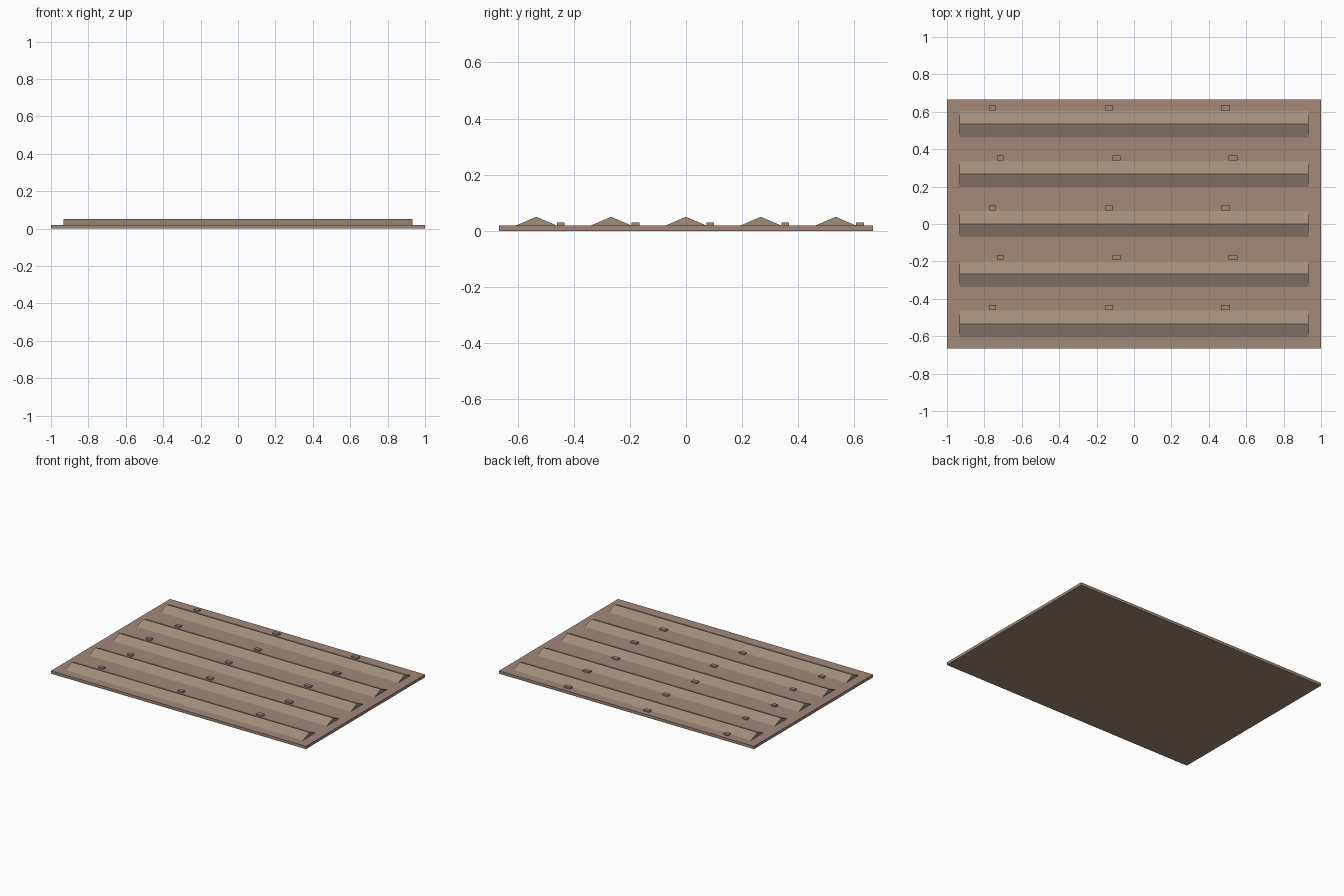
import bpy, bmesh

if "Cube" in bpy.data.objects:
    bpy.data.objects.remove(bpy.data.objects["Cube"])


def material(name, rgb):
    m = bpy.data.materials.new(name)
    m.diffuse_color = (*rgb, 1)
    m.use_nodes = True
    m.node_tree.nodes["Principled BSDF"].inputs["Base Color"].default_value = m.diffuse_color
    return m


SOIL = material("soil", (0.36, 0.25, 0.19))
RIDGE = material("ridge_soil", (0.36, 0.265, 0.195))
TOP = 0.02          # height of the soil slab
PITCH = 0.2667      # distance between ridges


def prism(name, profile, x0, x1, mat):
    """Extrude a (y, z) profile along x."""
    bm = bmesh.new()
    face = bm.faces.new([bm.verts.new((x0, y, z)) for y, z in profile])
    ext = bmesh.ops.extrude_face_region(bm, geom=[face])
    moved = [v for v in ext["geom"] if isinstance(v, bmesh.types.BMVert)]
    bmesh.ops.translate(bm, verts=moved, vec=(x1 - x0, 0, 0))
    bmesh.ops.recalc_face_normals(bm, faces=bm.faces)
    mesh = bpy.data.meshes.new(name)
    bm.to_mesh(mesh)
    bm.free()
    mesh.materials.append(mat)
    ob = bpy.data.objects.new(name, mesh)
    bpy.context.collection.objects.link(ob)
    return ob


def box(name, x, y, sx, sy, z0, z1, mat):
    h = sy / 2
    profile = [(y - h, z0), (y + h, z0), (y + h, z1), (y - h, z1)]
    return prism(name, profile, x - sx / 2, x + sx / 2, mat)


# Flat soil slab
box("soil_slab", 0, 0, 2, 1.3333, 0, TOP, SOIL)

for row in range(5):
    y = (row - 2) * PITCH
    # Triangular ploughed ridge
    prism(f"ridge_{row}", [(y - 0.07, TOP), (y + 0.07, TOP), (y, 0.05)],
          -0.933, 0.933, RIDGE)
    # Small clods in the furrow, shifted on alternate rows
    for i in range(3):
        x = -0.755 + 0.622 * i + 0.04 * (row % 2)
        box(f"clod_{row}_{i}", x, y + 0.0867, 0.035 + 0.0065 * i, 0.027,
            TOP - 0.002, 0.03, SOIL)
